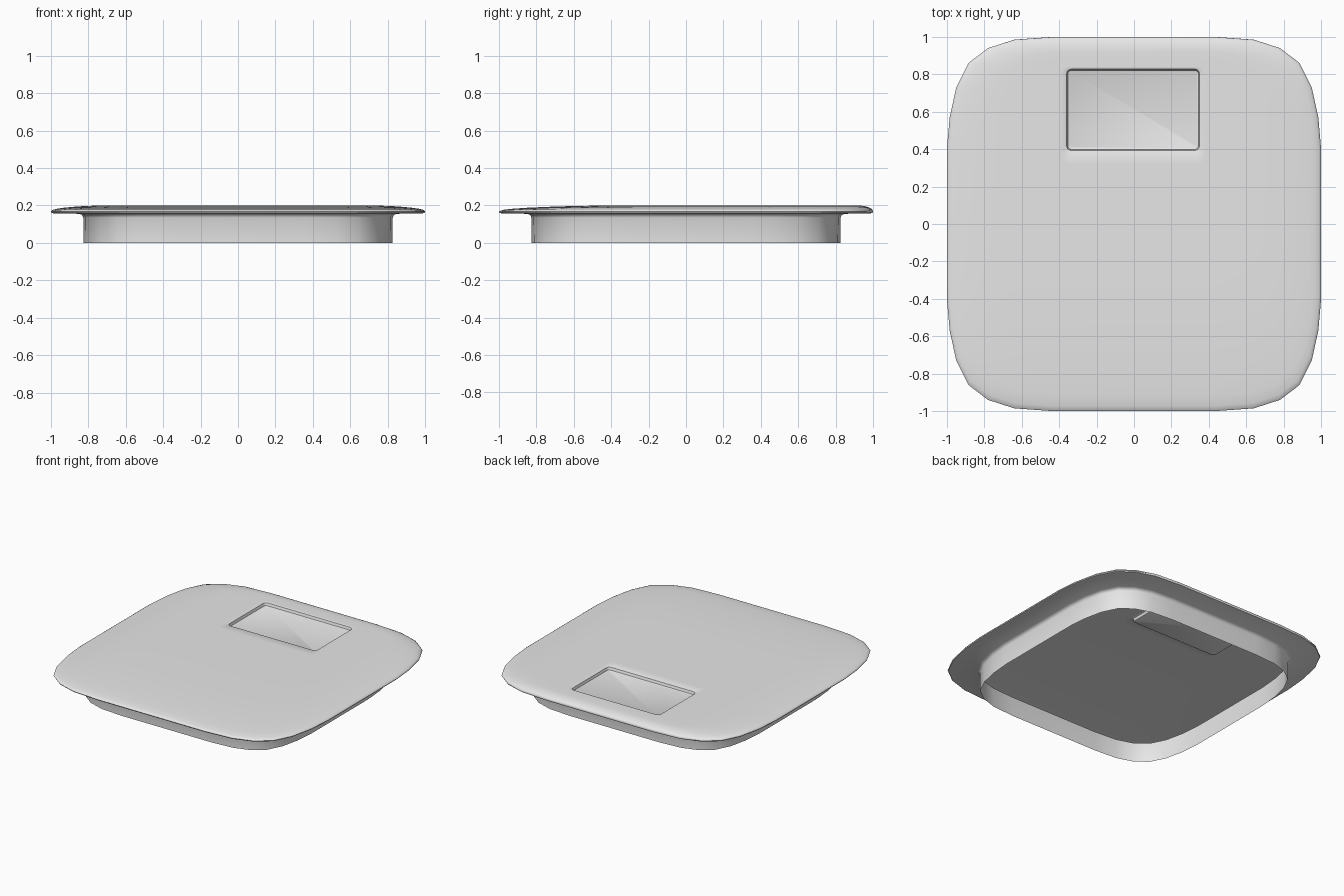
import bpy, bmesh, math

if "Cube" in bpy.data.objects:
    bpy.data.objects.remove(bpy.data.objects["Cube"])

# Grey plastic
grey = bpy.data.materials.new("light_grey")
grey.diffuse_color = (0.8, 0.8, 0.8, 1)
grey.use_nodes = True
grey.node_tree.nodes["Principled BSDF"].inputs["Base Color"].default_value = grey.diffuse_color


def around(corner):
    """Repeat a right-back corner (counterclockwise) in all four quadrants."""
    flip = corner[::-1]
    return (corner + [(-x, y) for x, y in flip]
            + [(-x, -y) for x, y in corner] + [(x, -y) for x, y in flip])


def rounded_rect(w, h, r, cx, cy):
    """Rectangle of half sizes w, h with 7 points on each corner."""
    arc = [math.pi / 12 * i for i in range(7)]
    pts = around([(w - r + r * math.cos(a), h - r + r * math.sin(a)) for a in arc])
    return [(x + cx, y + cy) for x, y in pts]


# Soft square outline of the lid and outline of the display recess
outline = around([(1, 0.4), (0.985, 0.57), (0.95, 0.73), (0.885, 0.86),
                  (0.78, 0.94), (0.64, 0.985), (0.43, 1)])
rx, ry, cx, cy = 0.36, 0.222, -0.005, 0.61
rim = rounded_rect(rx, ry, 0.03, cx, cy)

rings = []

# Skirt, fillet and flat underside of the overhang, from the floor up
for s, z in [(0.825, 0), (0.827, 0.135), (0.832, 0.147), (0.845, 0.155),
             (0.985, 0.157), (0.997, 0.16)]:
    rings.append([(x * s, y * s, z) for x, y in outline])

# Domed top, blended from the outer outline to the recess rim
for t, z in [(0, 0.166), (0.006, 0.172), (0.02, 0.1775), (0.06, 0.183),
             (0.11, 0.1875), (0.18, 0.192), (0.27, 0.196), (0.36, 0.1985),
             (0.48, 0.2), (0.75, 0.2), (0.95, 0.2)]:
    rings.append([(a[0] + (b[0] - a[0]) * t, a[1] + (b[1] - a[1]) * t, z)
                  for a, b in zip(outline, rim)])

# Shallow recess with softened walls
for inset, z in [(0, 0.2), (0.005, 0.197), (0.011, 0.179), (0.017, 0.176)]:
    rings.append([(x, y, z) for x, y in
                  rounded_rect(rx - inset, ry - inset, 0.03 - inset, cx, cy)])

# Skin the rings and close the recess floor; the bottom stays open
bm = bmesh.new()
loops = [[bm.verts.new(p) for p in ring] for ring in rings]
n = len(outline)
for lo, hi in zip(loops, loops[1:]):
    for i in range(n):
        j = (i + 1) % n
        bm.faces.new((lo[i], lo[j], hi[j], hi[i]))
bm.faces.new(loops[-1])

mesh = bpy.data.meshes.new("lid_shell")
bm.to_mesh(mesh)
bm.free()
mesh.materials.append(grey)
lid = bpy.data.objects.new("lid_shell", mesh)
bpy.context.collection.objects.link(lid)
bpy.context.view_layer.objects.active = lid
lid.select_set(True)
bpy.ops.object.shade_smooth_by_angle(angle=math.radians(40))
